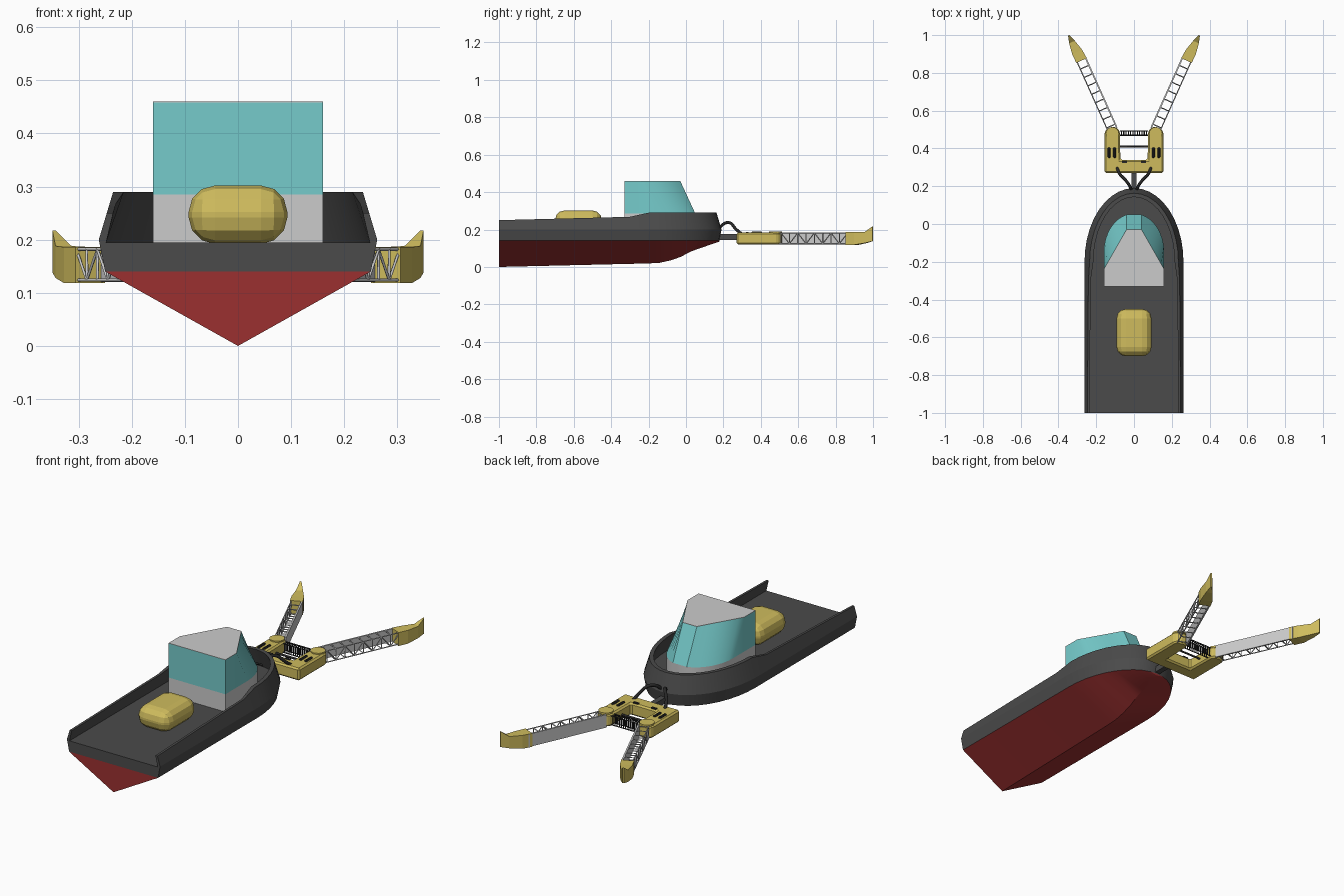
import bpy, bmesh, math
from mathutils import Vector

if "Cube" in bpy.data.objects:
    bpy.data.objects.remove(bpy.data.objects["Cube"])


def material(name, col):
    m = bpy.data.materials.new(name)
    m.diffuse_color = (*col, 1)
    m.use_nodes = True
    m.node_tree.nodes["Principled BSDF"].inputs["Base Color"].default_value = m.diffuse_color
    return m


RED = material("red", (0.33, 0.03, 0.03))
DARK = material("dark", (0.07, 0.07, 0.07))
TEAL = material("teal", (0.18, 0.6, 0.6))
YELLOW = material("yellow", (0.62, 0.5, 0.11))
BLACK = material("black", (0.02, 0.02, 0.02))


def make(name, verts, faces, mat=None, smooth=None):
    me = bpy.data.meshes.new(name)
    bm = bmesh.new()
    vs = [bm.verts.new(v) for v in verts]
    for f in faces:
        bm.faces.new([vs[i] for i in f])
    bmesh.ops.remove_doubles(bm, verts=bm.verts, dist=1e-5)
    bmesh.ops.recalc_face_normals(bm, faces=bm.faces)
    bm.to_mesh(me)
    bm.free()
    ob = bpy.data.objects.new(name, me)
    bpy.context.collection.objects.link(ob)
    if mat:
        me.materials.append(mat)
    if smooth:
        bpy.ops.object.select_all(action='DESELECT')
        ob.select_set(True)
        bpy.context.view_layer.objects.active = ob
        bpy.ops.object.shade_smooth_by_angle(angle=math.radians(smooth))
    return ob


def strips(levels, n, closed):
    """Quads between consecutive levels of n points each."""
    return [(k * n + i, k * n + (i + 1) % n, (k + 1) * n + (i + 1) % n, (k + 1) * n + i)
            for k in range(levels - 1) for i in range(n if closed else n - 1)]


def loft(name, loops, mat=None, smooth=None):
    n = len(loops[0])
    faces = strips(len(loops), n, True)
    faces += [tuple(range(n)), tuple(range((len(loops) - 1) * n, len(loops) * n))]
    return make(name, [p for l in loops for p in l], faces, mat, smooth)


def prism(name, outline, z0, z1, mat=None, bevel=0):
    ob = loft(name, [[(x, y, z) for x, y in outline] for z in (z0, z1)], mat)
    if bevel:
        b = ob.modifiers.new("bevel", 'BEVEL')
        b.width, b.segments = bevel, 1
    return ob


def box(name, x0, x1, y0, y1, z0, z1, mat=None, bevel=0):
    return prism(name, [(x0, y0), (x1, y0), (x1, y1), (x0, y1)], z0, z1, mat, bevel)


def rods(name, paths, r, mat=None, smooth=False):
    cu = bpy.data.curves.new(name, 'CURVE')
    cu.dimensions, cu.bevel_depth, cu.use_fill_caps = '3D', r, True
    cu.bevel_resolution = 2 if smooth else 0
    for pts in paths:
        sp = cu.splines.new('NURBS' if smooth else 'POLY')
        sp.points.add(len(pts) - 1)
        for p, c in zip(sp.points, pts):
            p.co = (*c, 1)
        if smooth:
            sp.use_endpoint_u, sp.order_u = True, 3
    ob = bpy.data.objects.new(name, cu)
    bpy.context.collection.objects.link(ob)
    if mat:
        cu.materials.append(mat)
    return ob


def interp(table, y):
    for (a, za), (b, zb) in zip(table, table[1:]):
        if y <= b:
            return za + (zb - za) * (y - a) / (b - a)
    return table[-1][1]


# Hull: plan outline with straight sides and an elliptical bow, inset by d
KEEL = [(-1, 0), (-0.15, 0.02), (-0.05, 0.042), (0.03, 0.085), (0.178, 0.135)]
RAIL = [(-1, 0.25), (-0.3, 0.268), (-0.2, 0.29), (0.3, 0.29)]


def outline(d, zf):
    half = [(0.262, y, 0) for y in (-1, -0.6, -0.3)]
    half += [(0.262, -0.2, a * math.pi / 20) for a in range(11)]
    right = []
    for _, y, a in half:
        dd = d(y) if callable(d) else d
        py = y + (0.39 - dd) * math.sin(a)
        right.append(((0.262 - dd) * math.cos(a), py, zf(py)))
    return right + [(-x, y, z) for x, y, z in right[-2::-1]]


def rail_inset(y):
    return (interp(RAIL, y) - 0.2) * 0.3


def inner_inset(y):
    return rail_inset(y) + (0.012 if y < -0.25 else 0.02)


chine = outline(0.012, lambda y: 0.14)
keel = [(0, y, interp(KEEL, y)) for _, y, _ in chine]
N = len(chine)
make("hull_bottom", keel + chine, strips(2, N, False) + [(0, N, 2 * N - 1)], RED, 25)

levels = [chine,
          outline(0, lambda y: 0.2),
          outline(rail_inset, lambda y: interp(RAIL, y)),
          outline(inner_inset, lambda y: interp(RAIL, y)),
          outline(0.014, lambda y: 0.195)]
ends = [tuple(k * N + e for k in (1, 2, 3, 4)) for e in (0, N - 1)]
transom = (0, N, 4 * N, 5 * N - 1, 2 * N - 1, N - 1)
make("hull_sides_and_deck", [p for l in levels for p in l],
     strips(5, N, False) + ends + [transom, tuple(range(4 * N, 5 * N))], DARK, 25)

# Wheelhouse: curved base blending to a tapered roof outline
base, roof = [(0.16, -0.33)], [(0.16, -0.33)]
for i in range(9):
    t = i / 8
    a = t * math.radians(76)
    base.append((0.16 * math.cos(a), -0.15 + 0.206 * math.sin(a)))
    roof.append((0.16 - 0.12 * t, -0.24 + 0.21 * t))


def ring(half, z):
    return [(x, y, z) for x, y in half] + [(-x, y, z) for x, y in half[::-1]]


loft("cabin_base", [ring(base, 0.19), ring(base, 0.285)], None, 30)
loft("cabin_windows", [ring(base, 0.285), ring(roof, 0.458)], TEAL, 30)
loft("cabin_roof", [ring(roof, 0.458), ring(roof, 0.46)])

# Life raft canister
raft = box("raft_canister", -0.093, 0.093, -0.70, -0.45, 0.192, 0.302, YELLOW, 0.05)
raft.modifiers["bevel"].segments = 3

# Tow hitch and hoses
box("tow_hitch", -0.014, 0.014, 0.15, 0.29, 0.145, 0.175, DARK)
rods("hoses", [[(s * 0.01, 0.17, 0.2), (s * 0.02, 0.2, 0.235), (s * 0.05, 0.24, 0.24),
                (s * 0.08, 0.265, 0.2), (s * 0.09, 0.3, 0.175)] for s in (-1, 1)],
     0.008, BLACK, True)

# Skimmer frame: U shape with rounded pods
half = [(0.155, 0.27), (0.155, 0.49), (0.14, 0.505), (0.115, 0.515), (0.09, 0.51),
        (0.075, 0.49), (0.072, 0.34)]
prism("skimmer_frame", half + [(-x, y) for x, y in half[::-1]], 0.12, 0.183, YELLOW, 0.008)
rods("skimmer_rod", [[(-0.08, 0.41, 0.15), (0.08, 0.41, 0.15)]], 0.006, BLACK)
bars = [[(-0.075, y, z), (0.075, y, z)] for y in (0.47, 0.493) for z in (0.13, 0.175)]
for i in range(12):
    x = -0.066 + i * 0.012
    bars.append([(x, 0.493, 0.13), (x, 0.493, 0.175), (x, 0.47, 0.175), (x, 0.47, 0.13)])
rods("skimmer_grille", bars, 0.003, BLACK)

A = Vector((0.115, 0.5))
D = Vector((0.17, 0.38)).normalized()
for s, side in ((1, "right"), (-1, "left")):
    # Slots and hinge cap on the pod
    for x in (0.103, 0.132):
        box(f"slot_{side}", s * x - 0.007, s * x + 0.007, 0.35, 0.405, 0.175, 0.19, BLACK, 0.004)
    box(f"bar_slot_{side}", s * 0.05 - 0.014, s * 0.05 + 0.014, 0.322, 0.334, 0.175, 0.187, BLACK)
    cap = [(s * 0.115 + 0.035 * math.cos(a * math.pi / 8), 0.478 + 0.035 * math.sin(a * math.pi / 8))
           for a in range(16)]
    prism(f"hinge_cap_{side}", cap, 0.18, 0.189, YELLOW)

    # Arm coordinates: u along the arm, v outwards
    def P(u, v, z):
        return (s * (A.x + D.x * u + D.y * v), A.y + D.y * u - D.x * v, z)

    def section(u, v0, v1, z0, z1):
        return [P(u, v0, z0), P(u, v1, z0), P(u, v1, z1), P(u, v0, z1)]

    # Inner plate, outer lattice and cross rungs
    loft(f"arm_panel_{side}", [section(u, -0.03, -0.022, 0.12, 0.185) for u in (0.0, 0.42)])
    paths = [[P(0, 0.024, z), P(0.42, 0.024, z)] for z in (0.124, 0.182)]
    M = 8
    for i in range(M + 1):
        u = 0.02 + i * 0.39 / M
        paths.append([P(u, 0.024, 0.124), P(u, 0.024, 0.182), P(u, -0.024, 0.182)])
        paths.append([P(u, 0.024, 0.124), P(u, -0.024, 0.124)])
        if i < M:
            z0, z1 = (0.124, 0.182) if i % 2 else (0.182, 0.124)
            paths.append([P(u, 0.024, z0), P(u + 0.39 / M, 0.024, z1)])
    rods(f"arm_lattice_{side}", paths, 0.003)

    # Pointed float at the arm end
    loft(f"arm_tip_{side}", [section(0.40, -0.031, 0.03, 0.118, 0.186),
                             section(0.45, -0.027, 0.031, 0.118, 0.186),
                             section(0.51, -0.011, 0.022, 0.128, 0.188),
                             section(0.549, 0.004, 0.011, 0.138, 0.217)], YELLOW)
